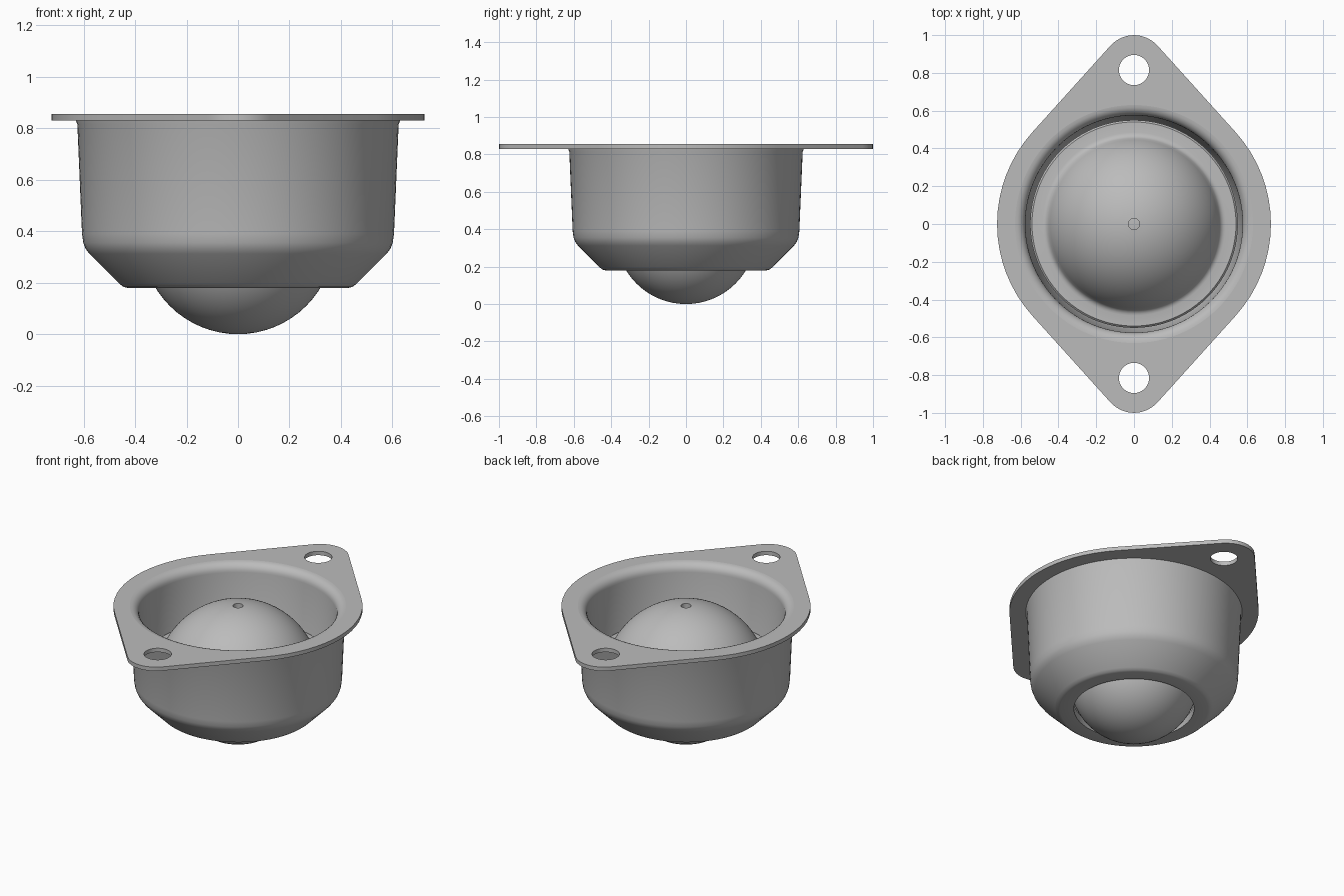
import bpy, bmesh
from math import sin, cos, pi, radians, asin, sqrt

cube = bpy.data.objects.get("Cube")
if cube:
    bpy.data.objects.remove(cube)

steel = bpy.data.materials.new("steel_grey")
grey = (0.5, 0.5, 0.5, 1)
steel.use_nodes = True
steel.diffuse_color = grey
steel.node_tree.nodes["Principled BSDF"].inputs["Base Color"].default_value = grey


def finish(obj, angle=30):
    bpy.ops.object.select_all(action='DESELECT')
    obj.select_set(True)
    bpy.context.view_layer.objects.active = obj
    bpy.ops.object.shade_smooth_by_angle(angle=radians(angle))


def lathe(name, profile, steps=96):
    """Spin a closed (radius, height) profile around z."""
    bm = bmesh.new()
    rings = [[bm.verts.new((r * cos(2 * pi * i / steps), r * sin(2 * pi * i / steps), z))
              for i in range(steps)] for r, z in profile]
    for a, b in zip(rings, rings[1:] + rings[:1]):
        for i in range(steps):
            j = (i + 1) % steps
            bm.faces.new((a[i], a[j], b[j], b[i]))
    bmesh.ops.recalc_face_normals(bm, faces=bm.faces)
    mesh = bpy.data.meshes.new(name)
    bm.to_mesh(mesh)
    bm.free()
    mesh.materials.append(steel)
    obj = bpy.data.objects.new(name, mesh)
    bpy.context.collection.objects.link(obj)
    finish(obj)
    return obj


def arc(cx, cy, r, start, end, count):
    """Points on an arc, angles in radians."""
    return [(cx + r * cos(start + (end - start) * i / count),
             cy + r * sin(start + (end - start) * i / count)) for i in range(count + 1)]


# Flange plate: rounded diamond with a central opening and two bolt holes
SIDE_R, TIP_R, LIP_R = 0.725, 0.167, 0.63
tip_y = 1 - TIP_R
tangent = asin((SIDE_R - TIP_R) / tip_y)
outline = (arc(0, 0, SIDE_R, -tangent, tangent, 16)
           + arc(0, tip_y, TIP_R, tangent, pi - tangent, 8)
           + arc(0, 0, SIDE_R, pi - tangent, pi + tangent, 16)
           + arc(0, -tip_y, TIP_R, pi + tangent, 2 * pi - tangent, 8))
loops = [outline, arc(0, 0, LIP_R, 0, 2 * pi, 96)[:-1]]
loops += [arc(0, y, 0.08, 0, 2 * pi, 32)[:-1] for y in (-0.815, 0.815)]
curve = bpy.data.curves.new("flange_plate", 'CURVE')
curve.dimensions = '2D'
curve.fill_mode = 'BOTH'
curve.extrude = 0.0125
for loop in loops:
    spline = curve.splines.new('POLY')
    spline.points.add(len(loop) - 1)
    for point, (x, y) in zip(spline.points, loop):
        point.co = (x, y, 0, 1)
    spline.use_cyclic_u = True
curve.materials.append(steel)
flange = bpy.data.objects.new("flange_plate", curve)
flange.location.z = 0.8425
bpy.context.collection.objects.link(flange)
bpy.ops.object.select_all(action='DESELECT')
flange.select_set(True)
bpy.context.view_layer.objects.active = flange
bpy.ops.object.convert(target='MESH')
finish(flange)

# Pressed cup: rolled lip, tapered wall, chamfered base with an opening
lip = arc(LIP_R, 0.80, 0.055, pi / 2, pi, 6)
cup = lip + [(0.555, 0.40), (0.54, 0.36), (0.42, 0.23), (0.35, 0.23), (0.35, 0.18),
             (0.43, 0.18), (0.445, 0.184), (0.46, 0.195), (0.577, 0.312), (0.592, 0.332),
             (0.601, 0.355), (0.606, 0.39), (0.624, 0.815), (0.63, 0.83)]
lathe("cup", cup)

# Domed ball housing: shell with a vent hole and a flat shoulder inside the cup
MID_Z, DOME_R, CAVITY_R, VENT_R = 0.375, 0.48, 0.395, 0.03


def shell(radius, start, end, count=20):
    return arc(0, MID_Z, radius, start, end, count)


outer = shell(DOME_R, pi / 2 - asin(VENT_R / DOME_R), asin(0.155 / DOME_R))
inner = shell(CAVITY_R, -asin(0.14 / CAVITY_R), pi / 2 - asin(VENT_R / CAVITY_R))
shoulder = [(0.464, 0.517), (0.475, 0.512), (0.485, 0.51), (0.54, 0.51), (0.55, 0.50),
            (0.55, 0.40), (0.535, 0.36), (0.42, 0.235)]
lathe("ball_housing", outer + shoulder + inner)

# Rolling ball
bpy.ops.mesh.primitive_uv_sphere_add(segments=64, ring_count=32, radius=0.375,
                                     location=(0, 0, 0.375))
ball = bpy.context.object
ball.name = "ball"
ball.data.materials.append(steel)
finish(ball)
